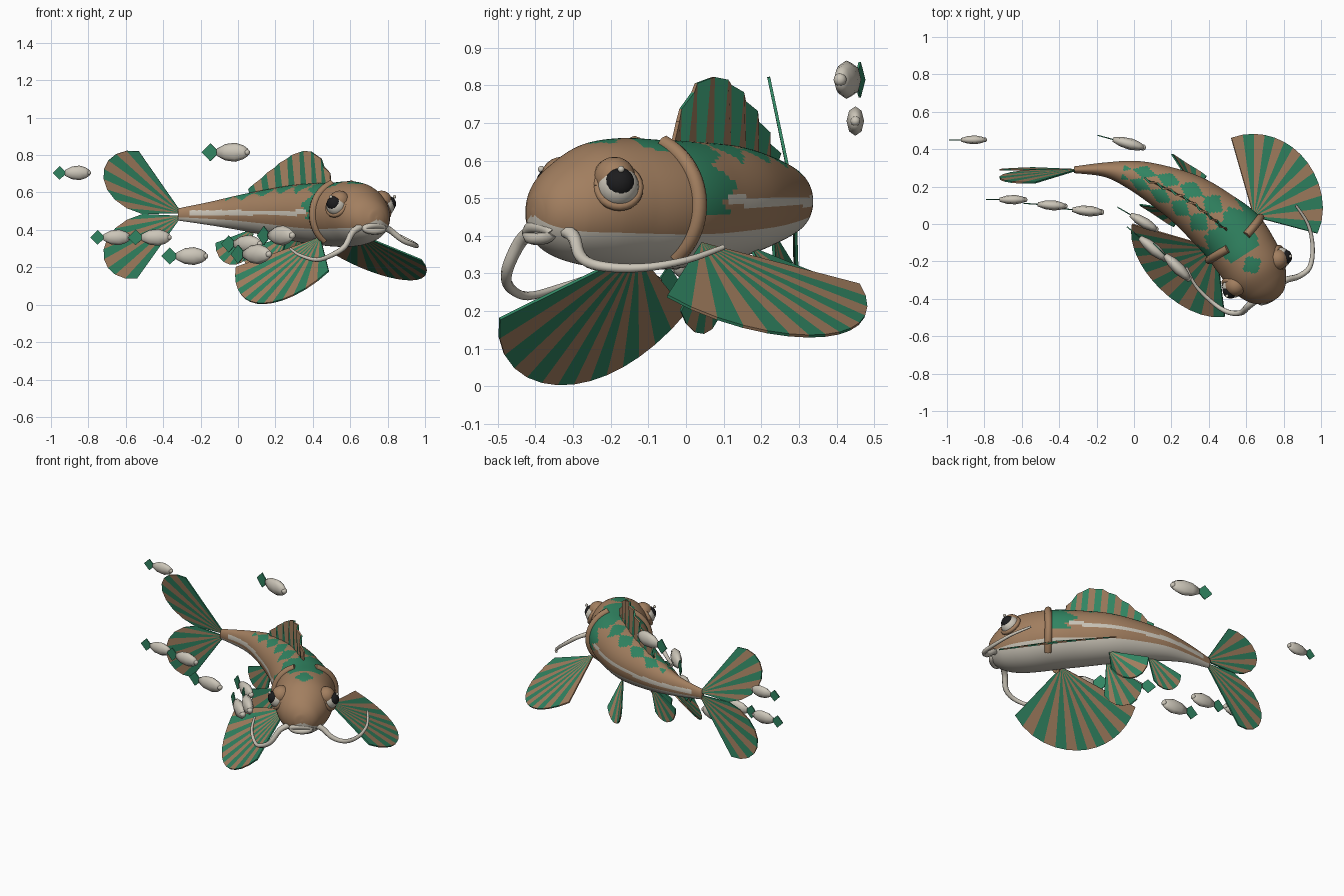
import bpy, bmesh, math
from mathutils import Vector, Matrix

if "Cube" in bpy.data.objects:
    bpy.data.objects.remove(bpy.data.objects["Cube"])

def mat(name, r, g, b):
    m = bpy.data.materials.new(name)
    m.diffuse_color = (r, g, b, 1)
    m.use_nodes = True
    m.node_tree.nodes["Principled BSDF"].inputs["Base Color"].default_value = m.diffuse_color
    return m

BROWN = mat("brown", 0.36, 0.21, 0.115)
GREEN = mat("green", 0.03, 0.23, 0.12)
CREAM = mat("cream", 0.60, 0.56, 0.48)
BLACK = mat("black", 0.012, 0.012, 0.013)

def finish(bm, name, mats, smooth=True):
    me = bpy.data.meshes.new(name)
    bm.to_mesh(me)
    bm.free()
    for m in mats:
        me.materials.append(m)
    for p in me.polygons:
        p.use_smooth = smooth
    ob = bpy.data.objects.new(name, me)
    bpy.context.collection.objects.link(ob)
    return ob

def cubic(rows, t):
    i = min(int(t), len(rows) - 2)
    f = t - i
    a, b, c, d = (rows[min(max(j, 0), len(rows) - 1)] for j in range(i - 1, i + 3))
    return [0.5 * (2 * q + (r - p) * f + (2 * p - 5 * q + 4 * r - s) * f * f
                   + (3 * q - p - 3 * r + s) * f ** 3) for p, q, r, s in zip(a, b, c, d)]

# Spine stations, tail to nose: x, y, bottom, top, half width
SPINE = [(-0.32, 0.29, 0.45, 0.515, 0.018), (-0.15, 0.29, 0.425, 0.55, 0.04),
         (0.0, 0.26, 0.40, 0.585, 0.08), (0.15, 0.20, 0.37, 0.615, 0.115),
         (0.30, 0.12, 0.34, 0.64, 0.145), (0.43, 0.02, 0.32, 0.65, 0.165),
         (0.53, -0.07, 0.31, 0.655, 0.178), (0.60, -0.17, 0.31, 0.66, 0.175),
         (0.655, -0.26, 0.32, 0.645, 0.165), (0.70, -0.33, 0.34, 0.60, 0.135),
         (0.73, -0.375, 0.37, 0.555, 0.095), (0.745, -0.40, 0.41, 0.51, 0.05),
         (0.749, -0.407, 0.45, 0.47, 0.01)]
COLLAR = 6.0

def frame(t):
    x, y, lo, hi, w = cubic(SPINE, t)
    a, b = cubic(SPINE, max(t - .05, 0)), cubic(SPINE, min(t + .05, len(SPINE) - 1.001))
    tan = Vector((b[0] - a[0], b[1] - a[1], 0)).normalized()
    return Vector((x, y, 0)), tan, Vector((-tan.y, tan.x, 0)), lo, hi, w

def skin(t, th, k=1.0):
    c, tan, n, lo, hi, w = frame(t)
    return c + n * w * k * math.sin(th) + Vector((0, 0, (lo + hi) / 2 + (hi - lo) / 2 * k * math.cos(th)))

# Body, painted by position along the spine and angle from the back ridge
def paint(t, d, th, p, lo, hi):
    a = abs(th)
    if (p.z - lo) / (hi - lo) < 0.27:
        return 2
    tri = abs((a * 1.6) % 1 - 0.5) * 2
    if -0.05 - 0.08 * tri < d < 0.01 and a < 1.75:
        return 1
    if 0 <= d < 0.11 and a < 0.75 - d * 2:
        return 1
    if abs(d - 0.18) / 0.055 + a / 0.36 < 1:
        return 1
    if -0.7 < d < -0.06 and abs((-d % 0.13) - 0.065) / 0.065 + abs(a - 0.42) / 0.42 < 1:
        return 1
    if 0.4 < t < 5.4 and abs(p.z - 0.492) < 0.013 and a > 0.9:
        return 2
    return 0

NA, NT = 80, 144
ts = [(len(SPINE) - 1.001) * i / NT for i in range(NT + 1)]
arc = [0]
for a, b in zip(ts, ts[1:]):
    arc.append(arc[-1] + (frame(b)[0] - frame(a)[0]).length)
collar_arc = arc[min(range(NT + 1), key=lambda i: abs(ts[i] - COLLAR))]
bm = bmesh.new()
rings = [[bm.verts.new(skin(t, 2 * math.pi * j / NA)) for j in range(NA)] for t in ts]
for i in range(NT):
    tm = (ts[i] + ts[i + 1]) / 2
    lo, hi = frame(tm)[3:5]
    for j in range(NA):
        k = (j + 1) % NA
        f = bm.faces.new((rings[i][j], rings[i][k], rings[i + 1][k], rings[i + 1][j]))
        th = 2 * math.pi * (j + .5) / NA
        if th > math.pi:
            th -= 2 * math.pi
        f.material_index = paint(tm, (arc[i] + arc[i + 1]) / 2 - collar_arc, th,
                                 f.calc_center_median(), lo, hi)
bm.faces.new(rings[0])
bm.faces.new(rings[-1])
bmesh.ops.recalc_face_normals(bm, faces=bm.faces)
finish(bm, "body", [BROWN, GREEN, CREAM])

# Tubes: gill ridges and whiskers
def tube(name, pts, r0, r1, m):
    cu = bpy.data.curves.new(name, 'CURVE')
    cu.dimensions = '3D'
    cu.bevel_depth, cu.bevel_resolution, cu.use_fill_caps = 1, 2, True
    sp = cu.splines.new('POLY')
    n = 24
    sp.points.add(n)
    for i in range(n + 1):
        sp.points[i].co = cubic(pts, (len(pts) - 1) * i / n) + [1]
        sp.points[i].radius = r0 + (r1 - r0) * i / n
    cu.materials.append(m)
    bpy.context.collection.objects.link(bpy.data.objects.new(name, cu))

for s, side in ((1, "right"), (-1, "left")):
    pts = [skin(COLLAR + 0.35 - 0.25 * math.sin(0.35 + 0.27 * i), s * (0.35 + 0.27 * i)) for i in range(9)]
    tube("gill_ridge_" + side, pts, 0.022, 0.022, BROWN)
tube("whisker_right", [(0.76, -0.34, 0.42), (0.81, -0.30, 0.40), (0.88, -0.28, 0.345), (0.94, -0.23, 0.32),
                       (0.955, -0.12, 0.315), (0.93, 0.0, 0.335), (0.865, 0.10, 0.37)], 0.02, 0.007, CREAM)
tube("whisker_left", [(0.66, -0.40, 0.42), (0.61, -0.44, 0.385), (0.57, -0.475, 0.31), (0.50, -0.47, 0.265),
                      (0.42, -0.42, 0.24), (0.33, -0.33, 0.265), (0.28, -0.23, 0.30)], 0.02, 0.007, CREAM)

# Lips
F = Vector((0.53, -0.85, 0))
N = Vector((0.85, 0.53, 0))
mouth = Vector((0.728, -0.388, 0.408))
lip = [mouth + N * 0.058 * math.cos(a) + F * 0.012 * (1 - math.cos(a) ** 2) + Vector((0, 0, 0.016 * math.sin(a)))
       for a in (2 * math.pi * i / 12 for i in range(13))]
tube("lips", lip, 0.017, 0.017, CREAM)

# Eyes with lids, pupils and glints
def ball(name, loc, r, m):
    bm = bmesh.new()
    bmesh.ops.create_uvsphere(bm, u_segments=20, v_segments=12, radius=r, matrix=Matrix.Translation(loc))
    return finish(bm, name, [m])

for s, side in ((1, "right"), (-1, "left")):
    c = Vector((0.655, -0.26, 0.53)) + N * s * 0.15
    look = (N * s * 0.8 + F * 0.35 + Vector((0, 0, 0.4))).normalized()
    ball("eye_" + side, c, 0.056, CREAM)
    ball("pupil_" + side, c + look * 0.023, 0.042, BLACK)
    ball("glint_" + side, c + look * 0.06 + Vector((0, 0, 0.022)), 0.009, CREAM)
    ball("eye_lid_" + side, c - N * s * 0.018 + Vector((0, 0, 0.024)), 0.056, BROWN)
    u = look.cross(Vector((0, 0, 1))).normalized()
    v = u.cross(look)
    ring = [c + (u * math.cos(a) + v * math.sin(a)) * 0.056
            for a in (2 * math.pi * i / 16 for i in range(17))]
    tube("eye_rim_" + side, ring, 0.013, 0.013, BROWN)

# Fan fins with alternating striped wedges
def plate(ob, th=0.008):
    md = ob.modifiers.new("thickness", 'SOLIDIFY')
    md.thickness, md.offset = th, 0

def fan(name, apex, lead, mid, trail, n):
    apex = Vector(apex)
    tips = [Vector(p) - apex for p in (lead, mid, trail)]
    bm = bmesh.new()
    root = bm.verts.new(apex)
    rim = []
    for i in range(n + 1):
        t = i / n
        w = ((1 - t) * (1 - 2 * t), 4 * t * (1 - t), t * (2 * t - 1))
        d = sum((p.normalized() * k for p, k in zip(tips, w)), Vector())
        rim.append(bm.verts.new(apex + d.normalized() * sum(p.length * k for p, k in zip(tips, w))))
    for i in range(n):
        bm.faces.new((root, rim[i], rim[i + 1])).material_index = i % 2
    plate(finish(bm, name, [GREEN, BROWN], False))

fan("pectoral_fin_left", (0.44, -0.13, 0.36), (0.485, -0.495, 0.18), (0.10, -0.30, 0.008), (-0.01, 0.0, 0.20), 14)
fan("pectoral_fin_right", (0.64, 0.04, 0.38), (0.98, -0.05, 0.24), (0.89, 0.37, 0.135), (0.52, 0.46, 0.27), 14)
fan("tail_upper", (-0.30, 0.29, 0.49), (-0.53, 0.22, 0.82), (-0.72, 0.245, 0.70), (-0.51, 0.29, 0.485), 9)
fan("tail_lower", (-0.30, 0.29, 0.475), (-0.54, 0.30, 0.14), (-0.72, 0.29, 0.27), (-0.51, 0.29, 0.485), 9)
fan("anal_fin", (0.09, 0.23, 0.41), (0.05, 0.24, 0.25), (-0.06, 0.26, 0.22), (-0.12, 0.28, 0.33), 7)
c, T, P = frame(4)[:3]
for s, side in ((1, "right"), (-1, "left")):
    r = c + P * s * 0.06 + Vector((0, 0, 0.37))
    fan("pelvic_fin_" + side, r, *[r + T * a + P * s * b + Vector((0, 0, z)) for a, b, z in
        ((0, 0.10, -0.17), (-0.13, 0.10, -0.225), (-0.22, 0.10, -0.08))], 7)

# Dorsal fin, following the back with a pleated top edge
HEIGHT = [(0.02,), (0.07,), (0.12,), (0.16,), (0.175,), (0.14,), (0.05,)]
bm = bmesh.new()
cols = []
for i in range(15):
    t = 2.45 + 3.2 * i / 14
    c, T, P, lo, hi, w = frame(t)
    h = cubic(HEIGHT, 6 * i / 14)[0]
    cols.append((bm.verts.new(c + Vector((0, 0, hi - 0.02))),
                 bm.verts.new(c - T * 0.015 + P * 0.008 * (-1) ** i + Vector((0, 0, hi + h)))))
for i in range(14):
    (a, b), (d, e) = cols[i:i + 2]
    bm.faces.new((a, d, e, b)).material_index = i % 2
plate(finish(bm, "dorsal_fin", [GREEN, BROWN], False), 0.01)

# School of small fish: x, y, z, length, yaw
SCHOOL = [(-0.86, 0.45, 0.705, 0.13, 0), (-0.03, 0.43, 0.815, 0.17, -15), (-0.65, 0.13, 0.36, 0.14, 0),
          (-0.44, 0.10, 0.36, 0.15, -4), (-0.25, 0.07, 0.26, 0.16, -5), (0.05, 0.01, 0.325, 0.16, -30),
          (0.10, -0.13, 0.27, 0.18, -40), (0.23, -0.23, 0.37, 0.18, -45)]
for k, (x, y, z, L, yaw) in enumerate(SCHOOL):
    M = Matrix.Translation((x, y, z)) @ Matrix.Rotation(math.radians(yaw), 4, 'Z')
    bm = bmesh.new()
    rings = [[bm.verts.new(M @ Vector((L * u, L * r * 0.6 * math.cos(a), L * r * math.sin(a))))
              for a in (math.pi / 4 * j for j in range(8))]
             for u, r in ((-0.5, 0.12), (-0.22, 0.26), (0.1, 0.30), (0.35, 0.22), (0.5, 0.12))]
    for p, q in zip(rings, rings[1:]):
        for j in range(8):
            bm.faces.new((p[j], p[j - 7], q[j - 7], q[j]))
    bm.faces.new(rings[0])
    bm.faces.new(rings[-1])
    bmesh.ops.recalc_face_normals(bm, faces=bm.faces)
    finish(bm, "small_fish_body_%d" % k, [CREAM])
    ball("small_fish_mouth_%d" % k, M @ Vector((L * 0.47, 0, 0)), L * 0.1, CREAM)
    bm = bmesh.new()
    bm.faces.new([bm.verts.new(M @ Vector((L * u, 0, L * w))) for u, w in
                  ((-0.42, 0), (-0.72, 0.28), (-1.0, 0), (-0.72, -0.28))])
    plate(finish(bm, "small_fish_tail_%d" % k, [GREEN], False), 0.006)
